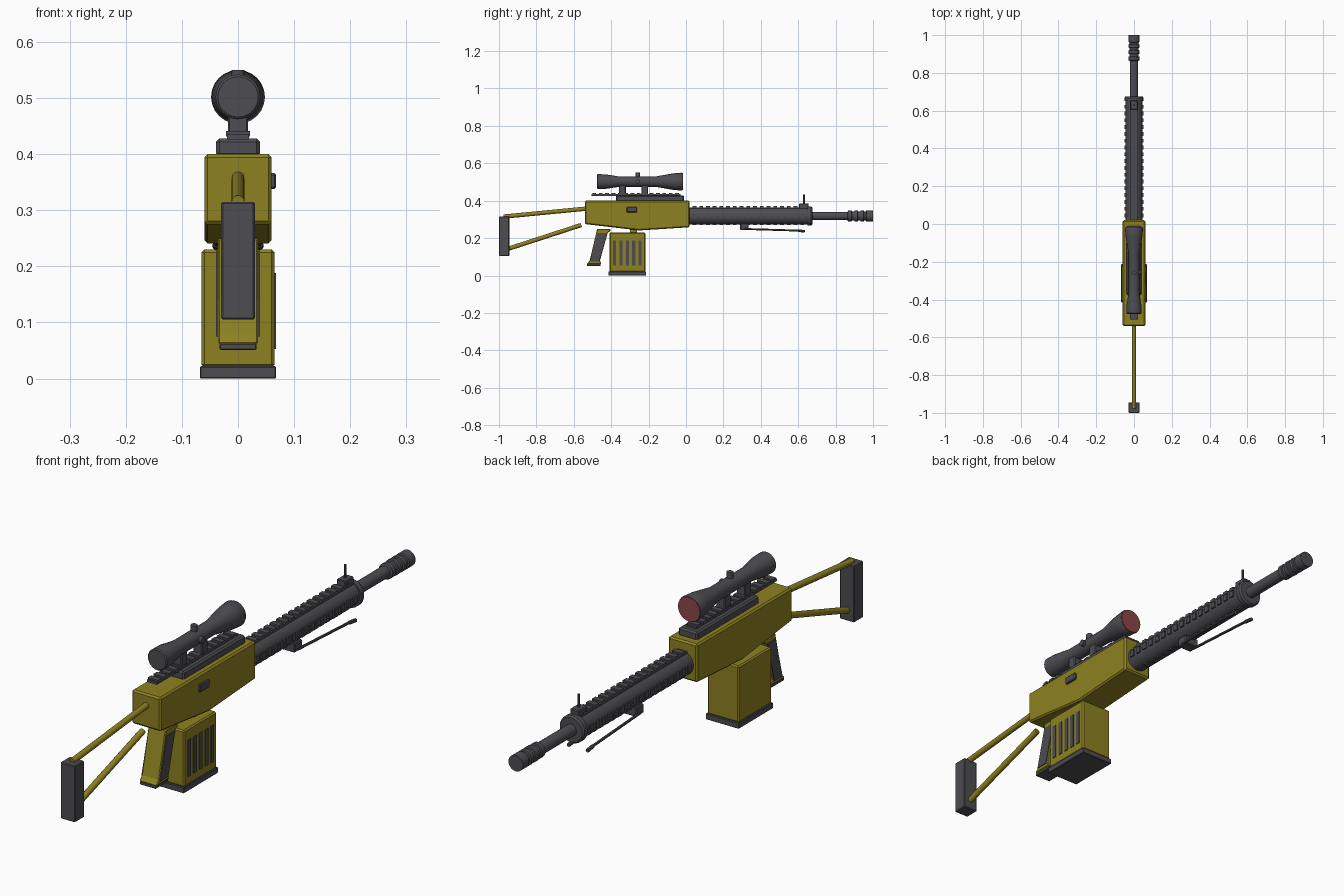
import bpy, bmesh, math
from mathutils import Vector

if "Cube" in bpy.data.objects:
    bpy.data.objects.remove(bpy.data.objects["Cube"])


def material(name, rgb):
    m = bpy.data.materials.new(name)
    m.diffuse_color = (*rgb, 1)
    m.use_nodes = True
    m.node_tree.nodes["Principled BSDF"].inputs["Base Color"].default_value = m.diffuse_color
    return m


OLIVE = material("olive_yellow", (0.27, 0.22, 0.015))
GREY = material("dark_grey", (0.075, 0.073, 0.083))
RED = material("lens_red", (0.26, 0.06, 0.065))


def finish(name, bm, mat, bevel=0, smooth=False):
    bmesh.ops.recalc_face_normals(bm, faces=bm.faces)
    me = bpy.data.meshes.new(name)
    bm.to_mesh(me)
    bm.free()
    me.materials.append(mat)
    ob = bpy.data.objects.new(name, me)
    bpy.context.collection.objects.link(ob)
    if bevel:
        b = ob.modifiers.new("bevel", 'BEVEL')
        b.width, b.segments = bevel, 1
    if smooth:
        bpy.ops.object.select_all(action='DESELECT')
        ob.select_set(True)
        bpy.context.view_layer.objects.active = ob
        bpy.ops.object.shade_smooth_by_angle(angle=math.radians(35))
    return ob


def add_box(bm, x, y, z):
    """Box from three (min, max) ranges."""
    v = [bm.verts.new((a, b, c)) for a in x for b in y for c in z]
    for f in ((0, 1, 3, 2), (4, 6, 7, 5), (0, 4, 5, 1), (2, 3, 7, 6), (0, 2, 6, 4), (1, 5, 7, 3)):
        bm.faces.new([v[i] for i in f])


def boxes(name, specs, mat, bevel=0):
    bm = bmesh.new()
    for s in specs:
        add_box(bm, *s)
    return finish(name, bm, mat, bevel)


def side_profile(name, pts, x0, x1, mat, bevel=0):
    """Extrude a (y, z) outline across x."""
    bm = bmesh.new()
    a = [bm.verts.new((x0, y, z)) for y, z in pts]
    b = [bm.verts.new((x1, y, z)) for y, z in pts]
    bm.faces.new(a)
    bm.faces.new(b[::-1])
    for i in range(len(pts)):
        j = (i + 1) % len(pts)
        bm.faces.new((a[i], a[j], b[j], b[i]))
    return finish(name, bm, mat, bevel)


def lathe(name, pts, zc, mat, n=24):
    """Turn a (y, radius) profile around a line along y at height zc."""
    bm = bmesh.new()
    rings = [[bm.verts.new((r * math.cos(t), y, zc + r * math.sin(t)))
              for t in (2 * math.pi * i / n for i in range(n))] for y, r in pts]
    for a, b in zip(rings, rings[1:]):
        for i in range(n):
            bm.faces.new((a[i], a[(i + 1) % n], b[(i + 1) % n], b[i]))
    bm.faces.new(rings[0])
    bm.faces.new(rings[-1])
    return finish(name, bm, mat, smooth=True)


def rod(name, p, q, r, mat, n=12):
    p, q = Vector(p), Vector(q)
    bm = bmesh.new()
    bmesh.ops.create_cone(bm, cap_ends=True, segments=n, radius1=r, radius2=r, depth=(q - p).length)
    rot = (q - p).to_track_quat('Z', 'Y').to_matrix().to_4x4()
    bmesh.ops.transform(bm, matrix=rot, verts=bm.verts)
    bmesh.ops.translate(bm, vec=(p + q) / 2, verts=bm.verts)
    return finish(name, bm, mat, smooth=True)


# Receiver and side port
side_profile("receiver", [(-0.54, 0.40), (0.02, 0.40), (0.02, 0.258), (-0.25, 0.241), (-0.54, 0.275)],
             -0.06, 0.06, OLIVE, 0.006)
boxes("ejection_port", [((0.055, 0.068), (-0.317, -0.262), (0.338, 0.366))], GREY, 0.003)

# Stock: butt plate and two struts
boxes("butt_plate", [((-0.03, 0.03), (-1.0, -0.945), (0.105, 0.315))], GREY, 0.003)
rod("upper_strut", (0, -0.975, 0.315), (0, -0.53, 0.358), 0.0115, OLIVE)
rod("lower_strut", (0, -0.96, 0.14), (0, -0.56, 0.27), 0.0115, OLIVE)

# Grip with dark side panels and foot
side_profile("grip", [(-0.475, 0.25), (-0.405, 0.25), (-0.405, 0.235), (-0.418, 0.23), (-0.46, 0.08),
                      (-0.452, 0.062), (-0.53, 0.062), (-0.515, 0.08)], -0.036, 0.036, OLIVE, 0.003)
for s, label in ((1, "right"), (-1, "left")):
    side_profile("grip_panel_" + label, [(-0.472, 0.228), (-0.424, 0.228), (-0.465, 0.075), (-0.512, 0.075)],
                 s * 0.034, s * 0.039, GREY)
boxes("grip_foot", [((-0.033, 0.033), (-0.53, -0.457), (0.051, 0.063))], GREY, 0.002)

# Magazine with floor plate and right side slots
boxes("magazine", [((-0.065, 0.065), (-0.41, -0.217), (0.02, 0.23))], OLIVE, 0.005)
boxes("magazine_neck", [((-0.03, 0.03), (-0.30, -0.262), (0.225, 0.25))], OLIVE)
boxes("magazine_floor", [((-0.068, 0.068), (-0.415, -0.213), (0, 0.022))], GREY, 0.002)
boxes("magazine_slots", [((0.062, 0.068), (-0.39 + i * 0.034, -0.373 + i * 0.034), (0.053, 0.188))
                         for i in range(5)], GREY)

# Handguard with toothed rails on four sides
BZ = 0.318
lathe("handguard", [(0.01, 0.045), (0.65, 0.045), (0.65, 0.051), (0.668, 0.051), (0.675, 0.046), (0.675, 0.03)],
      BZ, GREY)
boxes("handguard_top_rail", [((-0.02, 0.02), (0.02, 0.65), (BZ + 0.03, BZ + 0.047))], GREY)
teeth = []
for i in range(17):
    y = (0.035 + i * 0.036, 0.055 + i * 0.036)
    teeth += [((-0.02, 0.02), y, (BZ + 0.04, BZ + 0.053)),
              ((-0.012, 0.012), y, (BZ - 0.049, BZ - 0.04)),
              ((0.04, 0.049), y, (BZ - 0.012, BZ + 0.012)),
              ((-0.049, -0.04), y, (BZ - 0.012, BZ + 0.012))]
boxes("handguard_rail_teeth", teeth, GREY)

# Barrel and muzzle brake
lathe("barrel", [(0.66, 0.022), (0.88, 0.022)], BZ, GREY)
lathe("muzzle_brake", [(0.863, 0.022), (0.867, 0.029), (0.885, 0.029), (0.887, 0.025), (0.9, 0.025),
                       (0.902, 0.03), (0.918, 0.03), (0.92, 0.025), (0.932, 0.025), (0.934, 0.03),
                       (0.95, 0.03), (0.952, 0.025), (0.962, 0.025), (0.964, 0.03), (1.0, 0.03)], BZ, GREY)

# Front sight
boxes("front_sight_base", [((-0.018, 0.018), (0.605, 0.655), (0.36, 0.386))], GREY, 0.003)
rod("front_sight_post", (0, 0.63, 0.38), (0, 0.63, 0.434), 0.005, GREY, 8)

# Folded bipod
boxes("bipod_mount", [((-0.03, 0.03), (0.29, 0.335), (0.243, 0.278))], GREY, 0.003)
for s, label in ((1, "right"), (-1, "left")):
    rod("bipod_leg_" + label, (s * 0.028, 0.31, 0.249), (s * 0.038, 0.61, 0.24), 0.005, GREY, 8)
    rod("bipod_foot_" + label, (s * 0.038, 0.60, 0.24), (s * 0.039, 0.635, 0.236), 0.007, GREY, 8)

# Scope rail
boxes("scope_rail_base", [((-0.039, 0.039), (-0.375, -0.01), (0.395, 0.428))], GREY, 0.006)
boxes("scope_rail", [((-0.02, 0.02), (-0.505, -0.03), (0.426, 0.435))], GREY)
boxes("scope_rail_teeth", [((-0.021, 0.021), (-0.5 + i * 0.034, -0.48 + i * 0.034), (0.431, 0.441))
                           for i in range(14)], GREY)

# Scope with mounts, turrets and front lens
SZ = 0.502
lathe("scope_tube", [(-0.476, 0.036), (-0.472, 0.04), (-0.43, 0.039), (-0.36, 0.028), (-0.16, 0.028),
                     (-0.07, 0.044), (-0.024, 0.048), (-0.02, 0.046)], SZ, GREY)
lathe("scope_lens", [(-0.021, 0.045), (-0.017, 0.045)], SZ, RED)
boxes("scope_mounts", [((-0.018, 0.018), (y - 0.018, y + 0.018), (0.43, 0.485)) for y in (-0.34, -0.22)],
      GREY, 0.003)
rod("top_turret", (0, -0.258, SZ), (0, -0.258, 0.55), 0.012, GREY)
rod("side_turret", (0, -0.258, SZ), (0.038, -0.258, SZ), 0.012, GREY)
